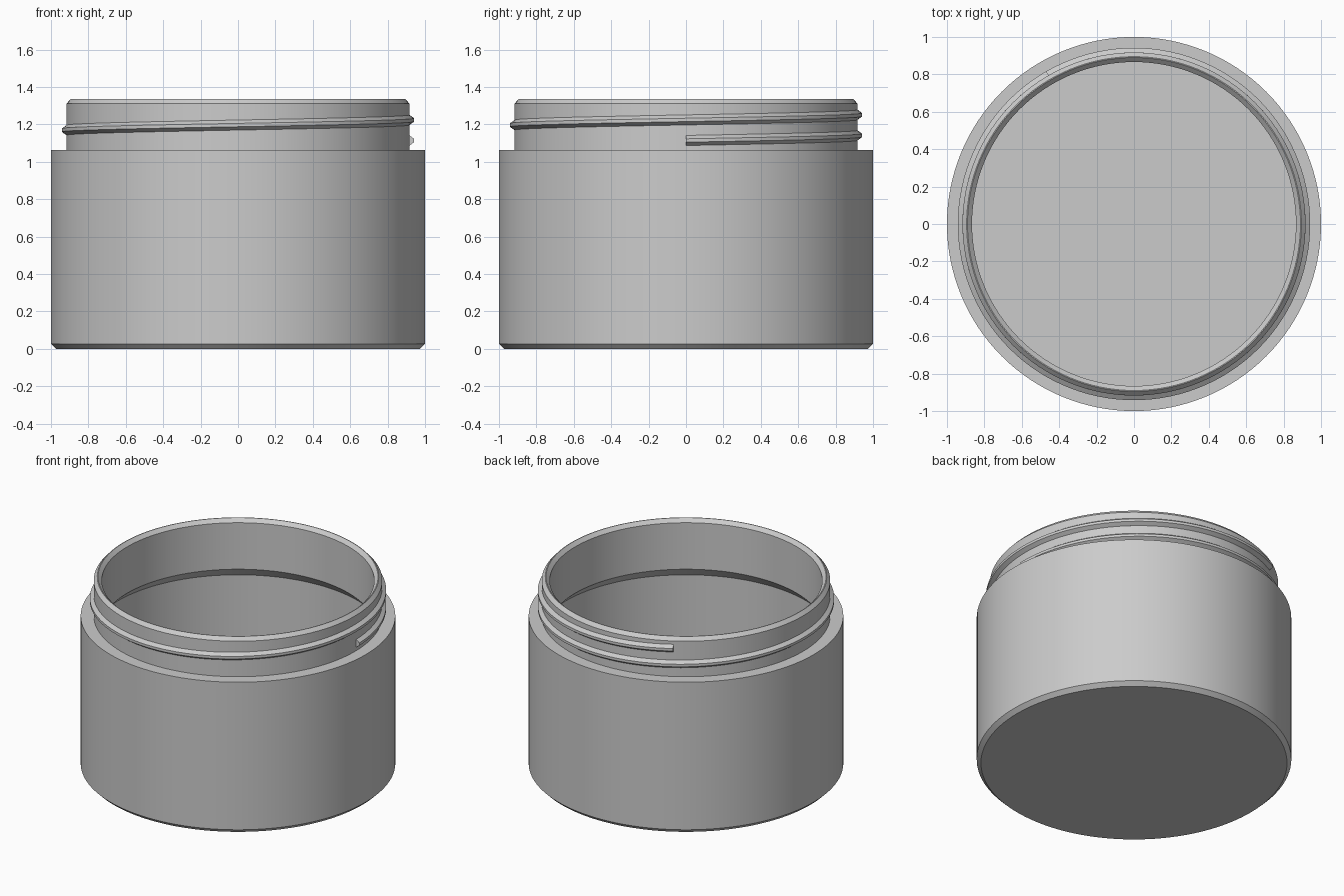
import bpy, bmesh
from math import cos, sin, radians, tau

cube = bpy.data.objects.get("Cube")
if cube:
    bpy.data.objects.remove(cube, do_unlink=True)

grey = bpy.data.materials.new("plain grey")
grey.use_nodes = True
GREY = (0.6, 0.6, 0.6, 1)
grey.diffuse_color = GREY
grey.node_tree.nodes["Principled BSDF"].inputs["Base Color"].default_value = GREY


def sweep(name, rings, closed_profile, cap):
    """Skin a list of point rings into a smooth-shaded object."""
    bm = bmesh.new()
    rows = [[bm.verts.new(p) for p in ring] for ring in rings]
    n = len(rows[0])
    for a, b in zip(rows, rows[1:]):
        for i in range(n if closed_profile else n - 1):
            j = (i + 1) % n
            bm.faces.new((a[i], b[i], b[j], a[j]))
    if cap:
        bm.faces.new(rows[0])
        bm.faces.new(rows[-1])
    else:
        # weld the seam and the points on the axis
        bmesh.ops.remove_doubles(bm, verts=bm.verts, dist=1e-5)
    bmesh.ops.recalc_face_normals(bm, faces=bm.faces)
    mesh = bpy.data.meshes.new(name)
    bm.to_mesh(mesh)
    bm.free()
    mesh.materials.append(grey)
    ob = bpy.data.objects.new(name, mesh)
    bpy.context.collection.objects.link(ob)
    bpy.ops.object.select_all(action="DESELECT")
    ob.select_set(True)
    bpy.context.view_layer.objects.active = ob
    bpy.ops.object.shade_smooth_by_angle(angle=radians(25))
    return ob


def revolve(profile, angle, z=0):
    return [(r * cos(angle), r * sin(angle), h + z) for r, h in profile]


# Jar body: outside wall, shoulder, neck, bevelled rim, then the hollow inside
jar_profile = [
    (0, 0), (0.973, 0), (1, 0.027), (1, 1.062),
    (0.917, 1.062), (0.917, 1.311), (0.895, 1.335), (0.89, 1.335),
    (0.866, 1.311), (0.866, 0.985), (0.94, 0.911), (0.94, 0.06), (0, 0.06),
]
SIDES = 128
sweep("jar_body", [revolve(jar_profile, tau * i / SIDES) for i in range(SIDES + 1)],
      False, False)

# Screw thread: a blunt ridge climbing one and a third turns around the neck
ridge = [(0.91, -0.027), (0.917, -0.027), (0.942, -0.009),
         (0.942, 0.009), (0.917, 0.027), (0.91, 0.027)]
TURNS, PITCH, START = 4 / 3, 0.11, 1.114
STEPS = 160
sweep("neck_thread",
      [revolve(ridge, tau * TURNS * i / STEPS, START + PITCH * TURNS * i / STEPS)
       for i in range(STEPS + 1)], True, True)
